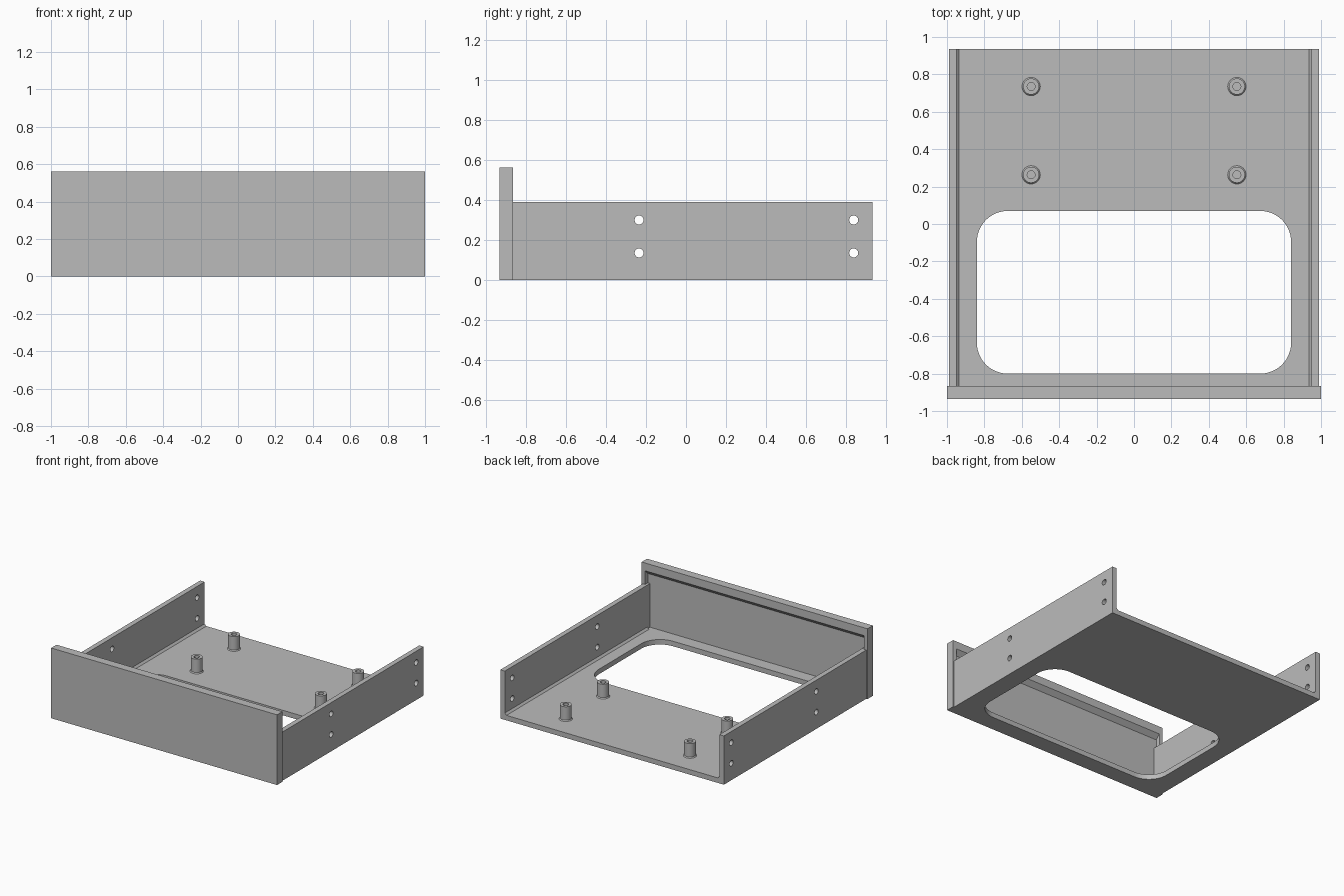
import bpy, bmesh, math
from mathutils import Matrix, Vector

if "Cube" in bpy.data.objects:
    bpy.data.objects.remove(bpy.data.objects["Cube"])

grey = bpy.data.materials.new("plain_grey")
grey.diffuse_color = (0.5, 0.5, 0.5, 1)
grey.use_nodes = True
grey.node_tree.nodes["Principled BSDF"].inputs["Base Color"].default_value = grey.diffuse_color


def prism(name, outline, place, start, end):
    """Extrude a 2D outline from start to end; place maps (u, v, w) to xyz."""
    bm = bmesh.new()
    face = bm.faces.new([bm.verts.new(place(u, v, start)) for u, v in outline])
    moved = bmesh.ops.extrude_face_region(bm, geom=[face])["geom"]
    shift = Vector(place(0, 0, end)) - Vector(place(0, 0, start))
    bmesh.ops.translate(bm, vec=shift, verts=[g for g in moved if isinstance(g, bmesh.types.BMVert)])
    bmesh.ops.recalc_face_normals(bm, faces=bm.faces)
    mesh = bpy.data.meshes.new(name)
    bm.to_mesh(mesh)
    bm.free()
    mesh.materials.append(grey)
    obj = bpy.data.objects.new(name, mesh)
    bpy.context.collection.objects.link(obj)
    return obj


def along_x(u, v, w):
    return (w, u, v)


def along_y(u, v, w):
    return (u, w, v)


def along_z(u, v, w):
    return (u, v, w)


def circle(cu, cv, r, n=32):
    return [(cu + r * math.cos(2 * math.pi * i / n), cv + r * math.sin(2 * math.pi * i / n)) for i in range(n)]


def cut(target, cutter):
    cutter.hide_render = True
    mod = target.modifiers.new("cut", "BOOLEAN")
    mod.operation, mod.solver, mod.object = "DIFFERENCE", "EXACT", cutter
    bpy.context.view_layer.objects.active = target
    bpy.ops.object.modifier_apply(modifier=mod.name)
    bpy.data.objects.remove(cutter)


def smooth(obj):
    bpy.ops.object.select_all(action="DESELECT")
    obj.select_set(True)
    bpy.context.view_layer.objects.active = obj
    bpy.ops.object.shade_smooth_by_angle(angle=math.radians(30))


FLOOR, WALL_TOP = 0.04, 0.39
FRONT, BACK, PANEL_BACK, RECESS = -0.935, 0.935, -0.867, -0.902

# Tray: floor and both side walls as one U profile with chamfered inner corners
half = [(0.99, 0), (0.99, WALL_TOP), (0.95, WALL_TOP), (0.95, FLOOR + 0.015), (0.935, FLOOR)]
tray = prism("tray", half + [(-x, z) for x, z in reversed(half)], along_y, PANEL_BACK, BACK)

# Large rounded opening in the floor
r, x0, y0, y1 = 0.165, 0.84, -0.80, 0.07
opening = []
for k, (cx, cy) in enumerate([(x0 - r, y1 - r), (-x0 + r, y1 - r), (-x0 + r, y0 + r), (x0 - r, y0 + r)]):
    for i in range(13):
        a = math.pi / 2 * (k + i / 12)
        opening.append((cx + r * math.cos(a), cy + r * math.sin(a)))
cut(tray, prism("opening_cutter", opening, along_z, -0.1, 0.1))

# Screw holes through both walls
for y in (-0.235, 0.84):
    for z in (0.135, 0.30):
        cut(tray, prism("screw_cutter", circle(y, z, 0.0225), along_x, -1.1, 1.1))
smooth(tray)

# Front panel with a recessed back under a sloped lip
panel = prism("front_panel", [(FRONT, 0), (PANEL_BACK, 0), (PANEL_BACK, 0.562), (FRONT, 0.562)], along_x, -1, 1)
depth = PANEL_BACK - RECESS
recess = [(RECESS, FLOOR), (PANEL_BACK + 0.05, FLOOR), (PANEL_BACK + 0.05, 0.50 + 0.05),
          (PANEL_BACK, 0.50), (RECESS, 0.50 - depth)]
cut(panel, prism("recess_cutter", recess, along_x, -0.97, 0.97))

# Wall ends that seat into the panel recess
for side, name in ((-1, "left"), (1, "right")):
    prism(name + "_wall_end", [(RECESS, FLOOR), (PANEL_BACK, FLOOR), (PANEL_BACK, WALL_TOP), (RECESS, WALL_TOP)],
          along_x, side * 0.95, side * 0.97)

# Standoffs: flared foot, straight post and blind screw hole, turned from a profile
turned = [(0.049, FLOOR), (0.043, FLOOR + 0.008), (0.043, 0.155), (0.021, 0.155), (0.021, 0.06), (0, 0.06)]
for i, (x, y) in enumerate([(sx * 0.55, y) for sx in (-1, 1) for y in (0.263, 0.735)]):
    bm = bmesh.new()
    verts = [bm.verts.new((u, 0, v)) for u, v in turned]
    edges = [bm.edges.new(pair) for pair in zip(verts, verts[1:])]
    bmesh.ops.spin(bm, geom=verts + edges, axis=(0, 0, 1), cent=(0, 0, 0), angle=2 * math.pi, steps=32)
    bmesh.ops.remove_doubles(bm, verts=bm.verts, dist=0.0005)
    bmesh.ops.recalc_face_normals(bm, faces=bm.faces)
    # The foot is open underneath, so make the top ring point up
    ring = max(bm.faces, key=lambda f: f.calc_center_median().z)
    if ring.normal.z < 0:
        bmesh.ops.reverse_faces(bm, faces=bm.faces)
    bmesh.ops.transform(bm, matrix=Matrix.Translation((x, y, 0)), verts=bm.verts)
    mesh = bpy.data.meshes.new("standoff")
    bm.to_mesh(mesh)
    bm.free()
    mesh.materials.append(grey)
    post = bpy.data.objects.new("standoff_%d" % (i + 1), mesh)
    bpy.context.collection.objects.link(post)
    smooth(post)
